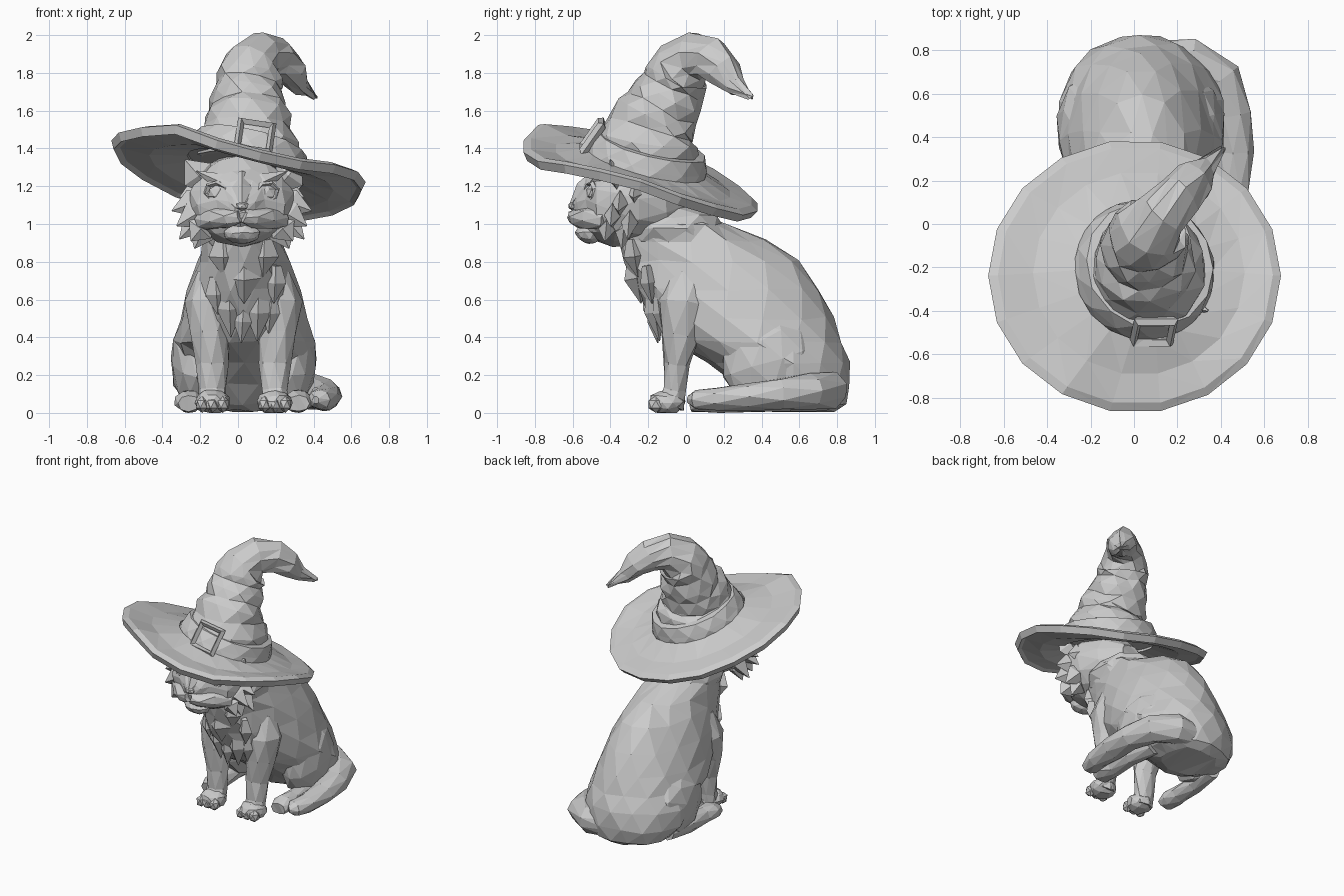
import bpy, bmesh, math, random
from mathutils import Vector, Matrix

if "Cube" in bpy.data.objects:
    bpy.data.objects.remove(bpy.data.objects["Cube"])

random.seed(4)
CX = 0.03  # mid-line of the animal


def finish(name, bm, jitter=0.0):
    """Facet the mesh and roughen it slightly for a hand-cut look."""
    bmesh.ops.recalc_face_normals(bm, faces=bm.faces)
    bmesh.ops.triangulate(bm, faces=bm.faces)
    for v in bm.verts:
        v.co += Vector([random.uniform(-jitter, jitter) for _ in range(3)])
        v.co.z = max(v.co.z, 0.0)
    me = bpy.data.meshes.new(name)
    bm.to_mesh(me)
    bm.free()
    ob = bpy.data.objects.new(name, me)
    bpy.context.collection.objects.link(ob)
    return ob


def loft(name, rings, n=10, axis=None, ref=(1, 0, 0), jitter=0.0):
    """Skin rings (x, y, z, radius_a, radius_b); they face the path, or a fixed axis."""
    bm = bmesh.new()
    pts = [Vector(r[:3]) for r in rings]
    loops = []
    for i, r in enumerate(rings):
        t = Vector(axis) if axis else pts[min(i + 1, len(pts) - 1)] - pts[max(i - 1, 0)]
        t.normalize()
        u = Vector(ref)
        u = (u - t * u.dot(t)).normalized()
        w = t.cross(u)
        off = 0.5 * (i % 2) if n > 6 else 0.0
        loops.append([bm.verts.new(pts[i] + u * r[3] * math.cos(a) + w * r[4] * math.sin(a))
                      for a in (2 * math.pi * (k + off) / n for k in range(n))])
    for a, b in zip(loops, loops[1:]):
        for k in range(n):
            j = (k + 1) % n
            bm.faces.new((a[k], a[j], b[j], b[k]))
    bm.faces.new(loops[0])
    bm.faces.new(loops[-1])
    return finish(name, bm, jitter)


def blob(name, loc, size, jitter=0.0, tilt=0.0, detail=2):
    bm = bmesh.new()
    bmesh.ops.create_icosphere(bm, subdivisions=detail, radius=1)
    bm.transform(Matrix.Translation(loc) @ Matrix.Rotation(tilt, 4, 'X') @ Matrix.Diagonal((*size, 1)))
    return finish(name, bm, jitter)


def tuft(name, base, tip, r, flat=0.5, ref=(0, 1, 0)):
    """Pointed lock of fur with a diamond section."""
    b, t = Vector(base), Vector(tip)
    m = b.lerp(t, 0.45)
    return loft(name, [(*b, r * .5 * flat, r * .5), (*m, r * flat, r), (*t, .003, .003)], 4, ref=ref)


def ring_frame(name, matrix, major, minor, sides):
    bpy.ops.mesh.primitive_torus_add(major_radius=major, minor_radius=minor,
                                     major_segments=sides, minor_segments=4)
    ob = bpy.context.object
    ob.name = name
    ob.matrix_world = matrix
    return ob


# Body: horizontal slices (z, front y, back y, half width)
slices = [(0.01, .45, .79, .20), (.05, .36, .85, .29), (.15, .25, .875, .365), (.27, .11, .86, .385),
          (.38, -.08, .825, .37), (.50, -.18, .785, .34), (.65, -.27, .715, .30), (.80, -.33, .60, .245),
          (.91, -.37, .43, .21), (1.0, -.36, .20, .21), (1.07, -.30, .05, .15)]
loft("body", [(CX, (f + b) / 2, z, w, (b - f) / 2) for z, f, b, w in slices], 14,
     axis=(0, 0, 1), jitter=.01)
blob("neck", (CX, -.08, .97), (.23, .29, .15), .008)

for s, side in ((-1, "left"), (1, "right")):
    # Legs and paws
    x = CX + s * .165
    loft(f"{side}_front_leg", [(x, -.08, .03, .075, .07), (x, -.06, .12, .075, .06),
                               (x, -.05, .26, .085, .068), (x + s * .015, -.03, .42, .105, .105),
                               (x + s * .02, .0, .58, .125, .14), (x, .02, .74, .08, .10)], 8, jitter=.006)
    blob(f"{side}_front_paw", (x, -.10, .058), (.095, .095, .066), .006)
    for k in (-1, 0, 1):
        blob(f"{side}_toe", (x + k * .055, -.16, .045), (.036, .045, .045), detail=1)
    blob(f"{side}_thigh", (CX + s * .25, .43, .27), (.135, .25, .25), .008, .3)
    h = CX + s * .29
    loft(f"{side}_hind_foot", [(h - s * .03, .55, .07, .06, .06), (h, .35, .06, .065, .06),
                               (h, .18, .06, .065, .06), (h, .09, .06, .08, .06),
                               (h, .02, .05, .06, .045)], 8, jitter=.004)

    # Ears, tucked under the brim
    tuft(f"{side}_ear", (CX + s * .19, -.36, 1.20), (CX + s * .31, -.40, 1.34), .09)

    # Eyes with rims and brows
    e = Vector((.02 + s * .13, -.50, 1.165))
    blob(f"{side}_eye", e, (.055, .03, .045), detail=1)
    ring_frame(f"{side}_eye_rim", Matrix.Translation(e + Vector((0, -.005, 0))) @
               Matrix.Rotation(s * .4, 4, 'Z') @ Matrix.Rotation(-s * .3, 4, 'Y') @
               Matrix.Diagonal((1, 1, .78, 1)) @ Matrix.Rotation(math.pi / 2, 4, 'X'), .066, .016, 7)
    tuft(f"{side}_brow", (.02 + s * .02, -.51, 1.18), (.02 + s * .24, -.43, 1.28), .045, .7)

    # Muzzle sides, swept back into the cheeks
    loft(f"{side}_muzzle", [(.02 + s * .01, -.60, 1.04, .035, .03), (.02 + s * .06, -.575, 1.03, .05, .05),
                            (.02 + s * .13, -.51, 1.03, .06, .06), (.02 + s * .21, -.42, 1.02, .05, .05)],
         7, ref=(0, 0, 1), jitter=.005)

    # Cheek fur
    for bz, tx, ty, tz in ((1.14, .37, -.36, 1.07), (1.09, .345, -.40, .99), (1.08, .33, -.31, .92),
                           (1.02, .27, -.43, .91), (1.18, .33, -.28, 1.14), (1.02, .25, -.34, .87)):
        tuft(f"{side}_cheek_tuft", (.02 + s * .18, ty + .02, bz), (.02 + s * tx, ty, tz), .075, .6)

# Head, lofted from back of skull to muzzle
loft("head", [(.02, .0, 1.10, .10, .10), (.02, -.10, 1.11, .22, .19), (.02, -.25, 1.13, .275, .24),
              (.02, -.38, 1.12, .28, .235), (.02, -.47, 1.10, .235, .19), (.02, -.525, 1.09, .13, .15),
              (.02, -.575, 1.08, .07, .08), (.02, -.60, 1.07, .035, .04)], 14,
     axis=(0, -1, 0), jitter=.008)
tuft("nose_bridge", (.02, -.48, 1.27), (.02, -.62, 1.09), .06, .7)
blob("nose", (.02, -.60, 1.095), (.04, .025, .025), detail=1)
blob("chin", (.02, -.51, .955), (.095, .075, .06), .006)

# Chest fur: locks rooted in the chest, hanging down
for x, z, l, r in ((-.05, .68, .28, .07), (.11, .66, .28, .07), (.03, .58, .21, .05), (.18, .62, .20, .05),
                   (-.12, .72, .20, .06), (.20, .78, .20, .06), (.03, .82, .24, .09), (-.08, .92, .20, .08),
                   (.14, .92, .20, .08)):
    y = -.23 - (z - .65) * .4 + abs(x - CX) * .3
    tuft("chest_tuft", (x, y + .02, z), (x + random.uniform(-.02, .02), y + l * .25, z - l), r, .75)

# Tail, curling forward along the right side
loft("tail", [(.05, .75, .12, .09, .09), (.26, .755, .12, .10, .105), (.39, .66, .115, .095, .11),
              (.45, .50, .10, .085, .10), (.46, .33, .085, .072, .09), (.455, .16, .075, .062, .08),
              (.43, .05, .07, .05, .06), (.41, .02, .065, .02, .025)], 8, ref=(0, 0, 1), jitter=.005)

# Hat brim: wavy rim height every 30 degrees, starting at the right
rim = [1.20, 1.08, 1.03, 1.06, 1.16, 1.30, 1.42, 1.48, 1.50, 1.38, 1.31, 1.28]
bm = bmesh.new()
N, rows = 18, []
for t in (0, .5, .9, 1):
    row = []
    for k in range(N):
        a = 2 * math.pi * k / N
        f = a / (math.pi / 6)
        i = int(f)
        zr = rim[i % 12] + (rim[(i + 1) % 12] - rim[i % 12]) * (f - i)
        c, s = math.cos(a), math.sin(a)
        inner = Vector((.04 + .31 * c, -.22 + .31 * s, 1.31 - .25 * .31 * c - .27 * .31 * s))
        outer = Vector((.665 * c, -.245 + .615 * s, zr))
        p = inner.lerp(outer, t)
        p.z += {0: 0, .5: -.015, .9: .012, 1: 0}[t]
        row.append(bm.verts.new(p))
    rows.append(row)
for a, b in zip(rows, rows[1:]):
    for k in range(N):
        bm.faces.new((a[k], b[k], b[(k + 1) % N], a[(k + 1) % N]))
brim = finish("hat_brim", bm)
mod = brim.modifiers.new("thickness", 'SOLIDIFY')
mod.thickness, mod.offset = .05, 0

# Hat crown: bent cone with a bulging fold between each pair of rings
path = [(.05, -.21, 1.36, .28), (.05, -.19, 1.50, .235), (.05, -.13, 1.61, .20), (.05, -.07, 1.73, .17),
        (.07, -.03, 1.83, .16), (.13, .05, 1.885, .125), (.21, .14, 1.87, .11), (.28, .20, 1.81, .09),
        (.33, .26, 1.735, .05), (.41, .345, 1.67, .006)]
rings = []
for i, (a, b) in enumerate(zip(path, path[1:])):
    rings.append((*a[:3], a[3], a[3]))
    if i < 4:
        m = [(p + q) / 2 for p, q in zip(a, b)]
        rings.append((*m[:3], m[3] * 1.08, m[3] * 1.08))
rings.append((*path[-1][:3], .006, .006))
loft("hat_crown", rings, 11, jitter=.012)

# Hat band and buckle
up = Vector((.25, .27, 1))
base = Vector((.04, -.22, 1.30))
loft("hat_band", [(*(base + up * h), r, r) for h, r in ((0, .335), (.06, .325), (.125, .30), (.13, .23))],
     14, axis=up, jitter=.004)
ring_frame("buckle", Matrix.Translation((.09, -.495, 1.465)) @ Matrix.Rotation(.15, 4, 'Y') @
           Matrix.Rotation(math.radians(55), 4, 'X') @ Matrix.Rotation(math.pi / 4, 4, 'Z'), .12, .025, 4)
